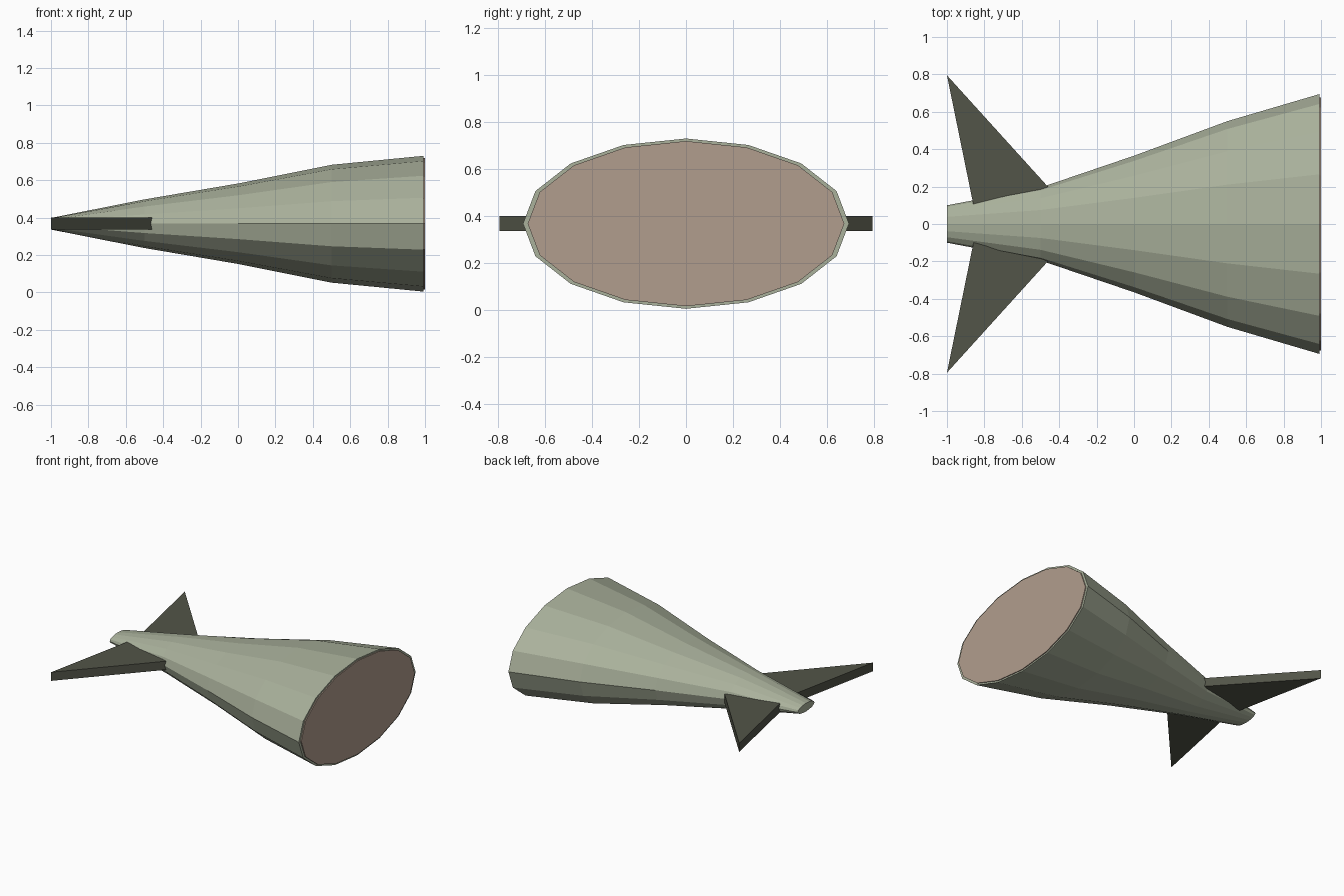
import bpy, bmesh, math

if "Cube" in bpy.data.objects:
    bpy.data.objects.remove(bpy.data.objects["Cube"])

SIDES = 16
CZ = 0.367


def material(name, rgb):
    m = bpy.data.materials.new(name)
    m.diffuse_color = (*rgb, 1)
    m.use_nodes = True
    m.node_tree.nodes["Principled BSDF"].inputs["Base Color"].default_value = m.diffuse_color
    return m


def loft(name, sections, mat):
    """Closed elliptical loft along x; sections are (x, half width, half height)."""
    bm = bmesh.new()
    rings = []
    for x, ry, rz in sections:
        rings.append([bm.verts.new((x, ry * math.cos(a), CZ + rz * math.sin(a)))
                      for a in (2 * math.pi * i / SIDES for i in range(SIDES))])
    for r, s in zip(rings, rings[1:]):
        for i in range(SIDES):
            j = (i + 1) % SIDES
            bm.faces.new((r[i], r[j], s[j], s[i]))
    bm.faces.new(rings[0])
    bm.faces.new(rings[-1])
    return finish(name, bm, mat)


def fin(name, side, mat):
    """Flat triangular fin, extruded through its thickness."""
    bm = bmesh.new()
    outline = [(-1.0, 0.795), (-0.85, 0.06), (-0.42, 0.155)]
    f = bm.faces.new([bm.verts.new((x, y * side, 0.335)) for x, y in outline])
    top = bmesh.ops.extrude_face_region(bm, geom=[f])["geom"]
    bmesh.ops.translate(bm, vec=(0, 0, 0.065),
                        verts=[v for v in top if isinstance(v, bmesh.types.BMVert)])
    return finish(name, bm, mat)


def finish(name, bm, mat):
    bmesh.ops.recalc_face_normals(bm, faces=bm.faces)
    me = bpy.data.meshes.new(name)
    bm.to_mesh(me)
    bm.free()
    me.materials.append(mat)
    ob = bpy.data.objects.new(name, me)
    bpy.context.collection.objects.link(ob)
    return ob


green = material("pale_green", (0.40, 0.44, 0.33))
dark = material("dark_green", (0.085, 0.09, 0.065))
brown = material("dusty_brown", (0.44, 0.34, 0.27))

# Tapering tail body
loft("tail_body", [(-1.0, 0.10, 0.031), (-0.5, 0.195, 0.13), (0.0, 0.365, 0.215),
                   (0.5, 0.55, 0.315), (0.993, 0.695, 0.363)], green)

# Cut face at the wide end
loft("cut_face", [(0.98, 0.675, 0.352), (1.0, 0.675, 0.352)], brown)

# Tail fins
fin("left_fin", -1, dark)
fin("right_fin", 1, dark)
